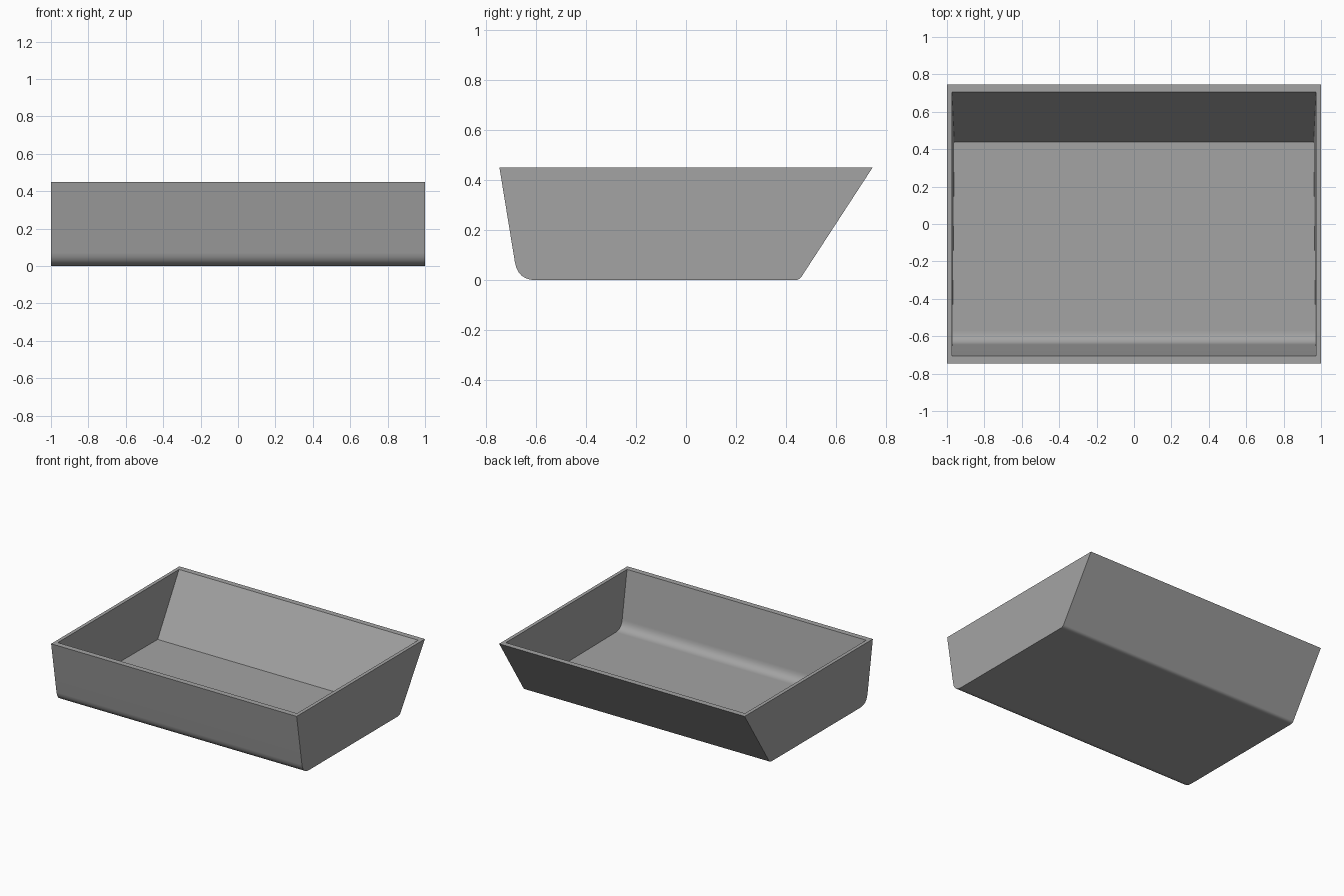
import bpy, bmesh, math

cube = bpy.data.objects.get("Cube")
if cube:
    bpy.data.objects.remove(cube, do_unlink=True)

grey = bpy.data.materials.new("plain grey")
grey.use_nodes = True
colour = (0.37, 0.37, 0.37, 1)
grey.diffuse_color = colour
grey.node_tree.nodes["Principled BSDF"].inputs["Base Color"].default_value = colour


def fillet(a, corner, b, steps):
    """Points of a rounded corner running from a to b."""
    pts = []
    for i in range(steps + 1):
        t = i / steps
        pts.append(tuple((1 - t) ** 2 * p + 2 * t * (1 - t) * q + t * t * r
                         for p, q, r in zip(a, corner, b)))
    return pts


# Side profiles (y, z), from the front rim under the floor to the back rim
outer = ([(-0.746, 0.45)] + fillet((-0.684, 0.07), (-0.672, 0), (-0.6, 0), 6)
         + fillet((0.435, 0), (0.452, 0), (0.462, 0.014), 3) + [(0.746, 0.45)])
inner = ([(-0.705, 0.45)] + fillet((-0.645, 0.105), (-0.634, 0.04), (-0.57, 0.04), 6)
         + [(0.438, 0.04), (0.705, 0.45)])


def inner_half_width(y, z):
    """The cavity narrows slightly towards the floor, more so at the back."""
    depth = (0.45 - z) / 0.41
    return 0.974 - depth * (0.003 + 0.010 * (y + 0.64) / 1.08)


bm = bmesh.new()


def shell(profile, width):
    """Sweep a profile across x and close both of its ends."""
    left, right = ([bm.verts.new((s * width(y, z), y, z)) for y, z in profile]
                   for s in (1, -1))
    for i in range(len(profile) - 1):
        bm.faces.new((left[i], left[i + 1], right[i + 1], right[i]))
    bm.faces.new(left)
    bm.faces.new(right)
    return [left[0], left[-1], right[-1], right[0]]


# Outer body, cavity, and the flat rim joining them
out_rim = shell(outer, lambda y, z: 1.0)
in_rim = shell(inner, inner_half_width)
for i in range(4):
    j = (i + 1) % 4
    bm.faces.new((out_rim[i], out_rim[j], in_rim[j], in_rim[i]))
bmesh.ops.recalc_face_normals(bm, faces=bm.faces[:])

mesh = bpy.data.meshes.new("tray")
bm.to_mesh(mesh)
bm.free()
mesh.materials.append(grey)
tray = bpy.data.objects.new("tray", mesh)
bpy.context.collection.objects.link(tray)

# Smooth fillets, crisp rim and ends
bpy.ops.object.select_all(action='DESELECT')
tray.select_set(True)
bpy.context.view_layer.objects.active = tray
bpy.ops.object.shade_smooth_by_angle(angle=math.radians(35))
weighted = tray.modifiers.new("even shading", 'WEIGHTED_NORMAL')
weighted.keep_sharp = True
